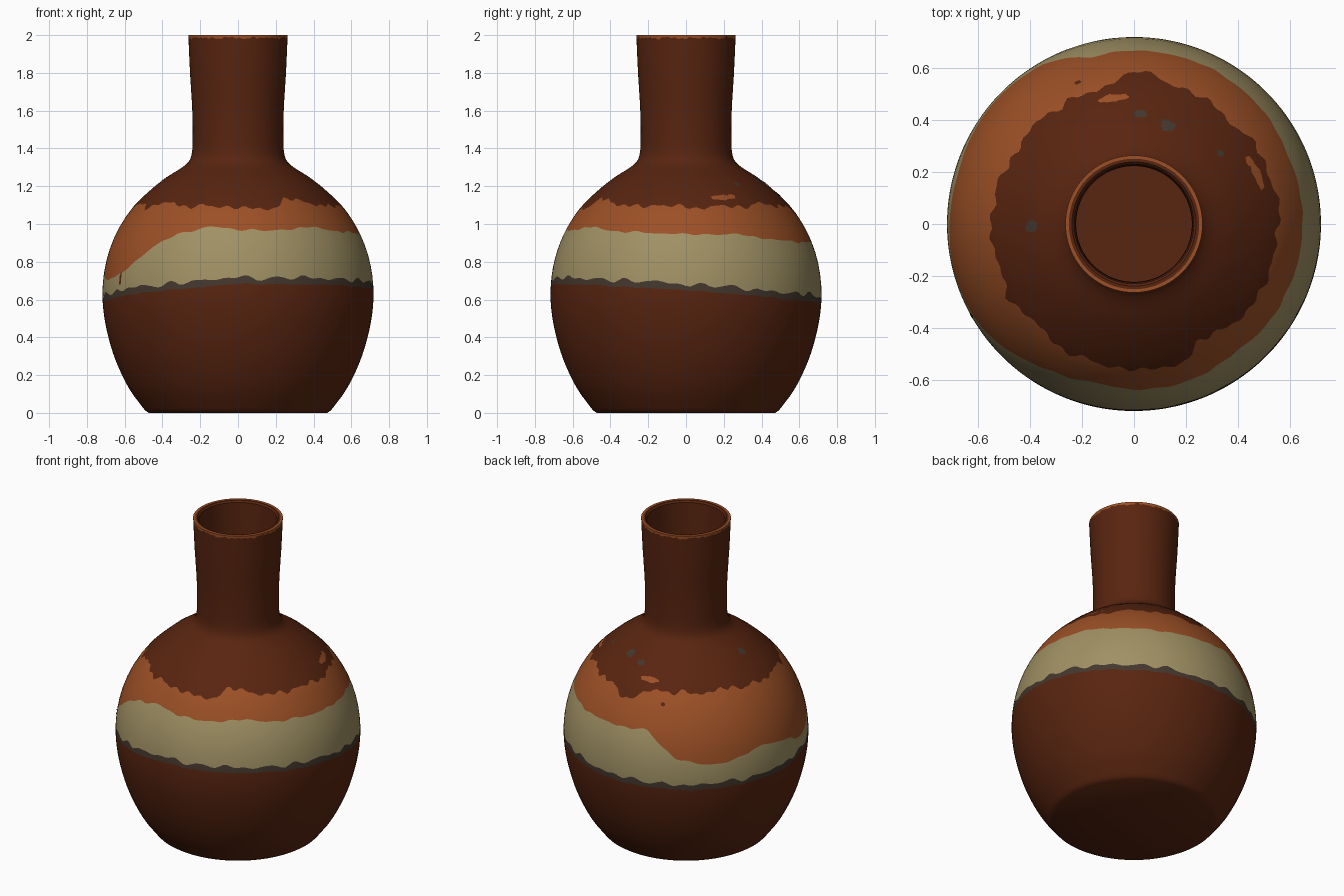
import bpy, bmesh, math, random

random.seed(4)
cube = bpy.data.objects.get("Cube")
if cube:
    bpy.data.objects.remove(cube)


def material(name, rgb):
    m = bpy.data.materials.new(name)
    m.use_nodes = True
    m.diffuse_color = (*rgb, 1)
    bsdf = next(n for n in m.node_tree.nodes if n.type == 'BSDF_PRINCIPLED')
    bsdf.inputs["Base Color"].default_value = (*rgb, 1)
    return m


BROWN, ORANGE, CREAM, GREY = range(4)
MATERIALS = [
    material("dark brown glaze", (.098, .018, .005)),
    material("orange glaze", (.332, .08, .019)),
    material("cream glaze", (.352, .283, .127)),
    material("charcoal glaze", (.058, .039, .027)),
]

# Outer silhouette as (height, radius)
PROFILE = [(0, .472), (.012, .49), (.05, .52), (.11, .565), (.2, .614), (.3, .656),
           (.4, .686), (.5, .707), (.6, .717), (.7, .714), (.8, .698), (.9, .667),
           (1, .618), (1.1, .547), (1.2, .44), (1.25, .374), (1.3, .295), (1.33, .261),
           (1.37, .245), (1.45, .24), (1.6, .242), (1.8, .254), (2, .263)]


def slope(i):
    a, b = PROFILE[max(i - 1, 0)], PROFILE[min(i + 1, len(PROFILE) - 1)]
    return (b[1] - a[1]) / (b[0] - a[0])


def radius(z):
    """Smooth Hermite interpolation of the silhouette."""
    i = 0
    while i < len(PROFILE) - 2 and z > PROFILE[i + 1][0]:
        i += 1
    (z0, r0), (z1, r1) = PROFILE[i], PROFILE[i + 1]
    h = z1 - z0
    t = (z - z0) / h
    return (r0 * (2 * t**3 - 3 * t**2 + 1) + r1 * (3 * t**2 - 2 * t**3)
            + h * slope(i) * (t**3 - 2 * t**2 + t) + h * slope(i + 1) * (t**3 - t**2))


def around(values):
    """Periodic interpolation of heights evenly spaced around the vase."""
    def height(turn):
        f = turn * len(values)
        i = int(f)
        return values[i % len(values)] * (1 - f + i) + values[(i + 1) % len(values)] * (f - i)
    return height


def ripple(size):
    """Small periodic waviness, like the edge of a run of glaze."""
    waves = [(k, random.uniform(0, math.tau), random.uniform(.3, 1)) for k in (9, 14, 23, 31, 43)]
    return lambda turn: size * sum(w * math.sin(math.tau * k * turn + p) for k, p, w in waves) / 2


# Glaze edges; the turn starts at the front and goes towards +x
line_low = around([.683, .678, .65, .605, .575, .57, .577, .635])
cream_top = around([.97, .965, .98, .975, .96, .95, .945, .95, .935, .92, .905, .9,
                    .91, .91, .77, .725, .735, .79, .75, .7, .74, .85, .95, .985])
orange_top = around([1.09, 1.075, 1.13, 1.115, 1.09, 1.1, 1.09, 1.09, 1.09, 1.11, 1.095, 1.09,
                     1.05, 1.12, 1.115, 1.11, 1.115, 1.11, 1.09, 1.11, 1.09, 1.11, 1.1, 1.09])
wave_a, wave_b, wave_c, wave_d, wave_e = [ripple(s) for s in (.004, .012, .008, .014, .008)]


def edge_heights(t):
    low = line_low(t) + wave_a(t)
    return [0, .05, low, low + .034 + max(wave_b(t), -.014), cream_top(t) + wave_c(t),
            orange_top(t) + wave_d(t), 1.24, 1.45, 1.985 + min(wave_e(t), .01), 2]


ROWS = [4, 14, 1, 5, 6, 4, 12, 8, 1]
BANDS = [BROWN, BROWN, GREY, CREAM, ORANGE, BROWN, BROWN, BROWN, ORANGE]
# Lip, inner wall and floor as (radius, height)
INNER = [(.25, 2), (.238, 2), (.229, 1.99), (.224, 1.8), (.222, 1.4), (.245, 1.32),
         (.4, 1.19), (.52, 1.08), (.63, .9), (.68, .7), (.68, .55), (.64, .35),
         (.56, .16), (.45, .05)]
SEGMENTS = 180


def place(r, turn, z):
    a = math.tau * turn
    return (r * math.sin(a), -r * math.cos(a), z)


def finish(name, bm):
    mesh = bpy.data.meshes.new(name)
    bm.to_mesh(mesh)
    bm.free()
    for m in MATERIALS:
        mesh.materials.append(m)
    ob = bpy.data.objects.new(name, mesh)
    bpy.context.collection.objects.link(ob)
    bpy.ops.object.select_all(action='DESELECT')
    ob.select_set(True)
    bpy.context.view_layer.objects.active = ob
    bpy.ops.object.shade_smooth_by_angle(angle=math.radians(40))
    return ob


# Vase: turned body whose rows follow the glaze edges
bm = bmesh.new()
columns = []
for s in range(SEGMENTS):
    t = s / SEGMENTS
    edges = edge_heights(t)
    heights = [0]
    for lo, hi, n in zip(edges, edges[1:], ROWS):
        heights += [lo + (hi - lo) * (k + 1) / n for k in range(n)]
    ring = [(radius(z), z) for z in heights] + INNER
    columns.append([bm.verts.new(place(r, t, z)) for r, z in ring])
row_colours = [c for c, n in zip(BANDS, ROWS) for _ in range(n)] + [ORANGE] + [BROWN] * (len(INNER) - 1)
for s, left in enumerate(columns):
    right = columns[(s + 1) % SEGMENTS]
    for k, colour in enumerate(row_colours):
        face = bm.faces.new((left[k], right[k], right[k + 1], left[k + 1]))
        face.material_index = colour
# Underside and inside floor
bm.faces.new([c[0] for c in reversed(columns)])
bm.faces.new([c[-1] for c in columns])
finish("vase", bm)


def spot(name, x, y, width, height, colour):
    """Thin irregular fleck of glaze lying on the shoulder."""
    r0 = math.hypot(x, y)
    lo, hi = .9, 1.3
    for _ in range(30):
        mid = (lo + hi) / 2
        lo, hi = (mid, hi) if radius(mid) > r0 else (lo, mid)
    fleck(name, math.atan2(x, -y) / math.tau, lo, width, height, colour)


def fleck(name, turn, z0, width, height, colour):
    bm = bmesh.new()
    rings, sides = [], 18
    wobble = [random.uniform(.75, 1.15) for _ in range(sides)]
    spread = width / (math.tau * radius(z0))
    for scale in (.02, .35, .7, 1):
        ring = []
        for k in range(sides):
            a = math.tau * k / sides
            z = z0 + height * scale * wobble[k] * math.sin(a)
            ring.append(bm.verts.new(place(radius(z) + .003, turn + spread * scale * wobble[k] * math.cos(a), z)))
        rings.append(ring)
    bm.faces.new(rings[0])
    for a, b in zip(rings, rings[1:]):
        for k in range(sides):
            j = (k + 1) % sides
            bm.faces.new((a[k], b[k], b[j], a[j]))
    for f in bm.faces:
        f.material_index = colour
    finish(name, bm)


# Flecks of glaze on the shoulder
spot("orange_fleck_side", .47, .19, .07, .014, ORANGE)
spot("orange_fleck_back", -.08, .48, .055, .014, ORANGE)
spot("orange_fleck_small", .44, .24, .02, .014, ORANGE)
spot("brown_fleck_back", -.215, .54, .015, .01, BROWN)
spot("charcoal_fleck_large", .13, .375, .033, .016, GREY)
spot("charcoal_fleck_back", .025, .42, .024, .012, GREY)
spot("charcoal_fleck_right", .33, .27, .015, .01, GREY)
spot("charcoal_fleck_left", -.39, -.01, .024, .016, GREY)
fleck("brown_fleck_low", .832, .71, .012, .035, BROWN)
